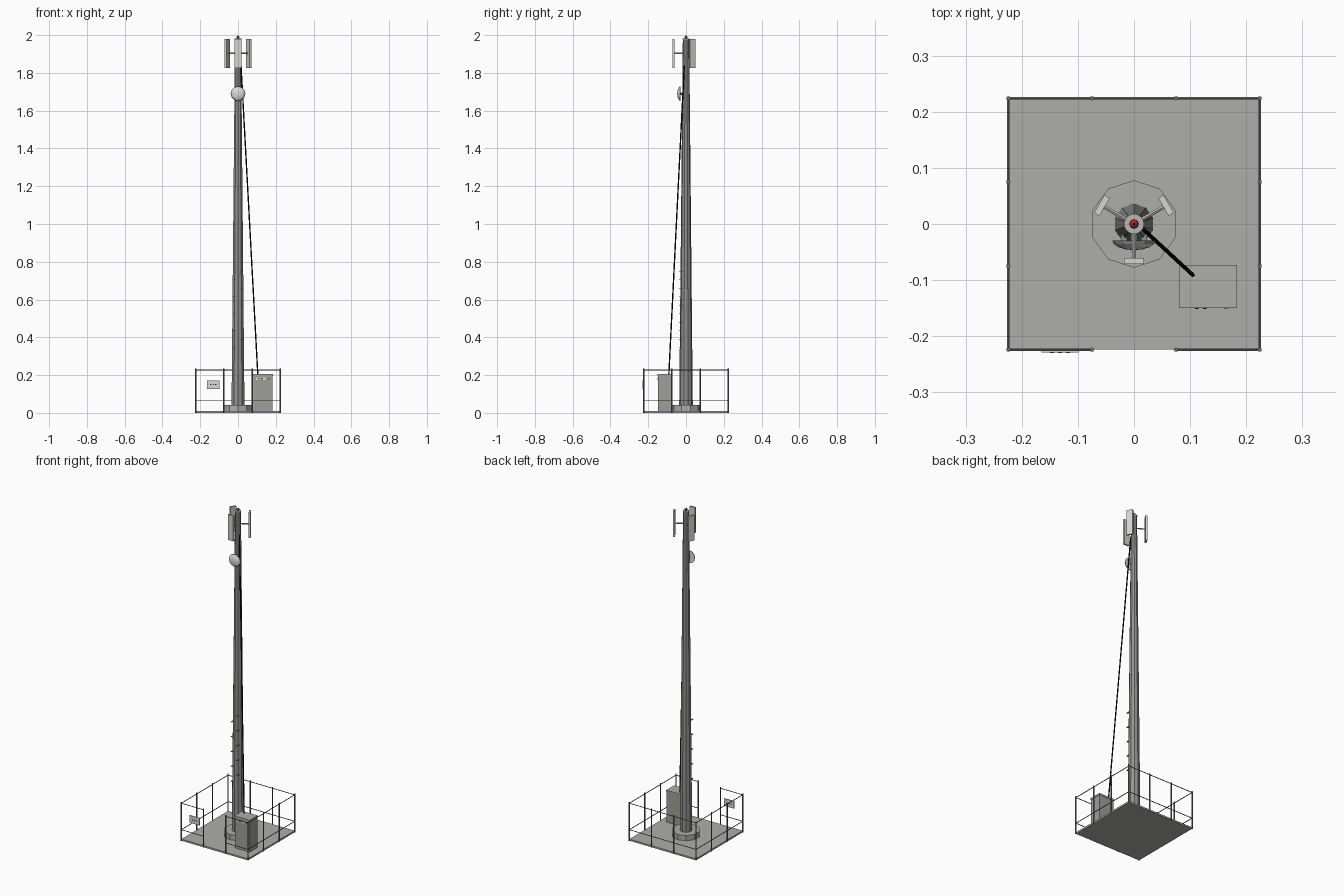
import bpy, bmesh, math
from mathutils import Vector, Matrix

cube = bpy.data.objects.get("Cube")
if cube:
    bpy.data.objects.remove(cube, do_unlink=True)


def material(name, r, g, b):
    m = bpy.data.materials.new(name)
    m.use_nodes = True
    m.diffuse_color = (r, g, b, 1)
    m.node_tree.nodes["Principled BSDF"].inputs["Base Color"].default_value = (r, g, b, 1)
    return m


CONCRETE = material("concrete grey", 0.42, 0.42, 0.395)
STEEL = material("galvanised steel", 0.29, 0.295, 0.28)
BRIGHT = material("bright bracket steel", 0.48, 0.48, 0.47)
RAIL = material("rail steel", 0.18, 0.18, 0.18)
CABINET = material("cabinet grey", 0.345, 0.35, 0.325)
PANEL = material("antenna light grey", 0.66, 0.66, 0.64)
DISH = material("dish white", 0.72, 0.72, 0.72)
BLACK = material("cable black", 0.005, 0.005, 0.005)
RED = material("beacon red", 0.45, 0.02, 0.015)
SIGN = material("sign pale grey", 0.68, 0.69, 0.63)


def finish(name, bm, mat, smooth=False):
    bmesh.ops.recalc_face_normals(bm, faces=bm.faces)
    mesh = bpy.data.meshes.new(name)
    bm.to_mesh(mesh)
    bm.free()
    mesh.materials.append(mat)
    for p in mesh.polygons:
        p.use_smooth = smooth
    ob = bpy.data.objects.new(name, mesh)
    bpy.context.collection.objects.link(ob)
    return ob


def box(name, centre, size, mat, turn=0, bevel=0):
    bm = bmesh.new()
    bmesh.ops.create_cube(bm, size=1)
    bmesh.ops.scale(bm, vec=size, verts=bm.verts)
    if bevel:
        bmesh.ops.bevel(bm, geom=bm.edges[:], offset=bevel, segments=1, affect='EDGES')
    bm.transform(Matrix.Translation(centre) @ Matrix.Rotation(turn, 4, 'Z'))
    return finish(name, bm, mat)


def rod(name, start, end, r1, mat, r2=None, sides=8):
    a, b = Vector(start), Vector(end)
    bm = bmesh.new()
    bmesh.ops.create_cone(bm, cap_ends=True, segments=sides, radius1=r1,
                          radius2=r1 if r2 is None else r2, depth=(b - a).length)
    aim = (b - a).to_track_quat('Z', 'Y').to_matrix().to_4x4()
    bm.transform(Matrix.Translation((a + b) / 2) @ aim)
    return finish(name, bm, mat)


# Ground slab, footing, tapered mast and its cap
HALF, GAP = 0.224, 0.075
box("ground_slab", (0, 0, 0.005), (2 * HALF, 2 * HALF, 0.01), CONCRETE)
rod("mast_footing", (0, 0, 0.01), (0, 0, 0.042), 0.078, CONCRETE, sides=10)
rod("mast", (0, 0, 0.04), (0, 0, 1.978), 0.036, STEEL, 0.017, sides=10)
rod("mast_cap", (0, 0, 1.976), (0, 0, 1.981), 0.018, BRIGHT, sides=16)

# Perimeter fence, each side turned about the centre, with a gap in the front
for side in range(4):
    turn = Matrix.Rotation(side * math.pi / 2, 3, 'Z')
    for x in (-HALF, -GAP, GAP):
        foot = turn @ Vector((x, -HALF, 0))
        rod("fence_post", foot, foot + Vector((0, 0, 0.235)), 0.0038, RAIL)
    spans = [(-HALF, -GAP), (GAP, HALF)] if side == 0 else [(-HALF, HALF)]
    for z in (0.067, 0.228):
        for x1, x2 in spans:
            rod("fence_rail", turn @ Vector((x1, -HALF, z)),
                turn @ Vector((x2, -HALF, z)), 0.0023, RAIL, sides=6)

# Fence sign with abstract marks on both faces
box("sign", (-0.132, -0.227, 0.15), (0.066, 0.004, 0.045), SIGN)
for i in range(3):
    box("sign_mark", (-0.146 + i * 0.014, -0.227, 0.15), (0.007, 0.0052, 0.006), BLACK)

# Equipment cabinet with lid, pale strip and status light
box("cabinet", (0.132, -0.1115, 0.102), (0.100, 0.073, 0.186), CABINET)
box("cabinet_lid", (0.132, -0.1115, 0.200), (0.104, 0.077, 0.010), CONCRETE)
box("cabinet_strip", (0.122, -0.1485, 0.181), (0.052, 0.003, 0.013), SIGN)
for x in (0.112, 0.126):
    box("strip_mark", (x, -0.1495, 0.181), (0.006, 0.004, 0.006), BLACK)
box("status_light", (0.164, -0.149, 0.181), (0.008, 0.004, 0.008), RED)

# Climbing pegs alternating across the front of the mast
for i in range(10):
    z = 0.75 - i * 0.045
    x = 0.018 if i % 2 == 0 else -0.018
    box("climbing_peg", (x, -0.028, z), (0.011, 0.018, 0.0026), STEEL)

# Feeder cable from cabinet to the top of the mast
rod("feeder_cable", (0.105, -0.091, 0.2), (0.016, -0.009, 1.84), 0.0035, BLACK)

# Three panel antennas on arms
for degrees in (30, 150, 270):
    a = math.radians(degrees)
    out = Vector((math.cos(a), math.sin(a), 0))
    up = Vector((0, 0, 1.903))
    rod("antenna_arm", up + out * 0.01, up + out * 0.063, 0.004, BRIGHT, sides=6)
    box("panel_antenna", up + out * 0.066, (0.011, 0.036, 0.154), PANEL, turn=a)

# Dish: flattened half dome bulging forward, with a darker rim and a short mount
bm = bmesh.new()
bmesh.ops.create_uvsphere(bm, u_segments=12, v_segments=8, radius=0.039)
cut = bmesh.ops.bisect_plane(bm, geom=bm.verts[:] + bm.edges[:] + bm.faces[:],
                             plane_co=(0, 0, 0), plane_no=(0, 0, -1), clear_outer=True)
rim = [e for e in cut["geom_cut"] if isinstance(e, bmesh.types.BMEdge)]
bmesh.ops.contextual_create(bm, geom=rim)
bm.transform(Matrix.Translation((0, -0.029, 1.69)) @ Matrix.Rotation(math.pi / 2, 4, 'X')
             @ Matrix.Diagonal((1, 1, 0.45, 1)))
dish = finish("dish", bm, DISH)
dish.data.materials.append(STEEL)
for p in dish.data.polygons:
    p.material_index = 1 if abs(p.normal.y) < 0.6 else 0
rod("dish_mount", (0, -0.01, 1.69), (0, -0.030, 1.69), 0.007, STEEL)

# Beacon on the mast top, ending in a short spike
rod("beacon_base", (0, 0, 1.979), (0, 0, 1.984), 0.006, RAIL)
bm = bmesh.new()
bmesh.ops.create_uvsphere(bm, u_segments=12, v_segments=8, radius=0.008)
bm.transform(Matrix.Translation((0, 0, 1.989)))
finish("beacon", bm, RED, smooth=True)
rod("beacon_spike", (0, 0, 1.994), (0, 0, 2.0), 0.0025, BLACK, 0.001)
